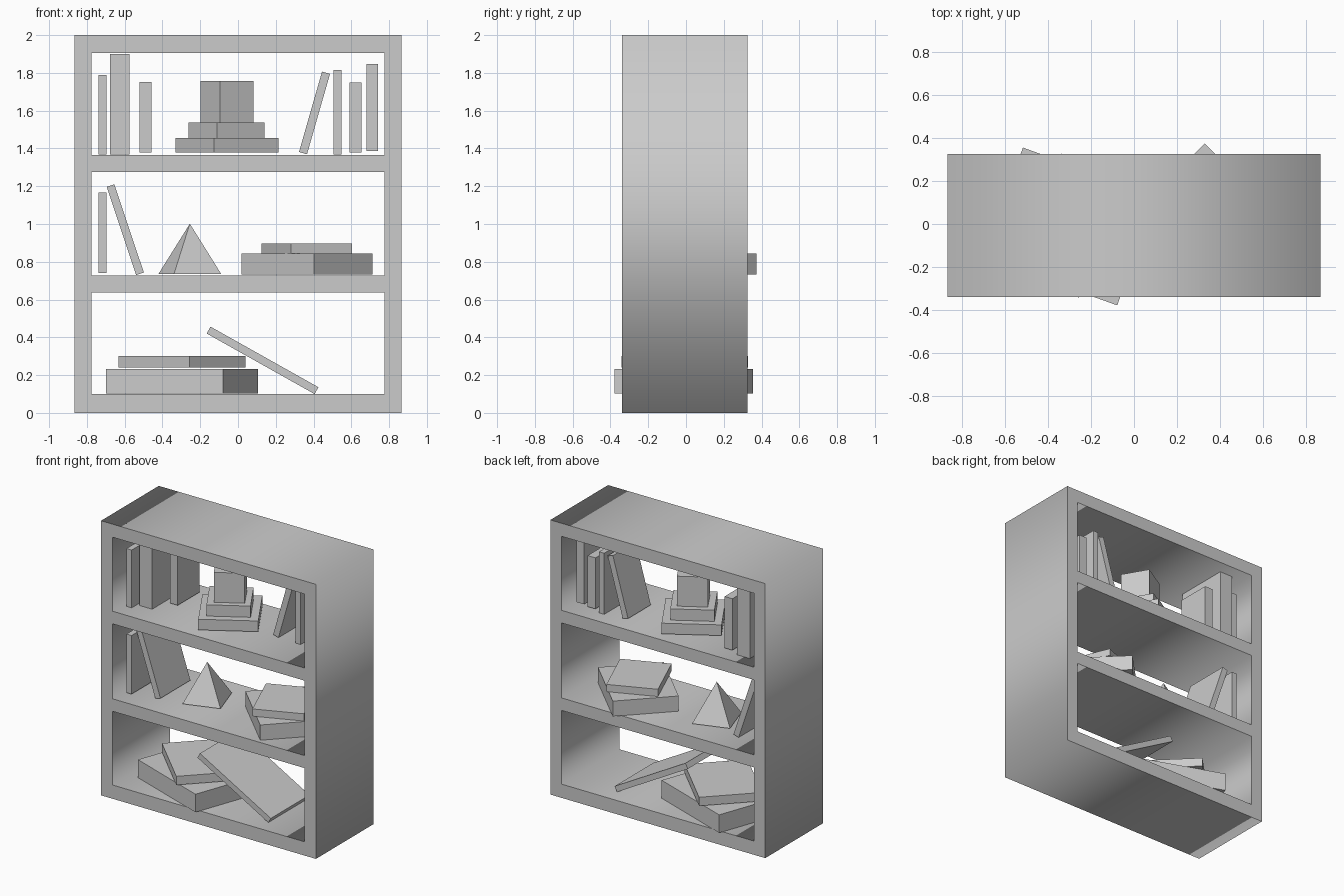
import bpy, math

if "Cube" in bpy.data.objects:
    bpy.data.objects.remove(bpy.data.objects["Cube"])


def rect(curve, x0, x1, z0, z1):
    s = curve.splines.new('POLY')
    s.points.add(3)
    for p, (x, z) in zip(s.points, ((x0, z0), (x1, z0), (x1, z1), (x0, z1))):
        p.co = (x, z, 0, 1)
    s.use_cyclic_u = True


def box(name, centre, size, tilt=0, turn=0):
    bpy.ops.mesh.primitive_cube_add(size=1, location=centre)
    ob = bpy.context.object
    ob.name = name
    ob.scale = size
    ob.rotation_euler = (0, math.radians(tilt), math.radians(turn))
    return ob


def span(name, x0, x1, y0, y1, z0, z1):
    return box(name, ((x0 + x1) / 2, (y0 + y1) / 2, (z0 + z1) / 2),
               (x1 - x0, y1 - y0, z1 - z0))


def flat(name, x, y, z0, z1, w, d, turn):
    return box(name, (x, y, (z0 + z1) / 2), (w, d, z1 - z0), turn=turn)


# Open-backed case: one extruded frame profile with three openings
cu = bpy.data.curves.new('bookcase', 'CURVE')
cu.dimensions = '2D'
cu.fill_mode = 'BOTH'
cu.extrude = 0.3325
rect(cu, -0.866, 0.866, 0, 2)
for z0, z1 in ((0.10, 0.637), (0.728, 1.274), (1.366, 1.905)):
    rect(cu, -0.775, 0.775, z0, z1)
case = bpy.data.objects.new('bookcase', cu)
case.location = (0, -0.0075, 0)
case.rotation_euler = (math.radians(90), 0, 0)
bpy.context.collection.objects.link(case)
bpy.context.view_layer.objects.active = case
case.select_set(True)
bpy.ops.object.convert(target='MESH')

# Upright books: x range, y range, z range
uprights = [
    (-0.738, -0.696, -0.23, 0.21, 1.369, 1.79),
    (-0.677, -0.574, -0.168, 0.233, 1.368, 1.90),
    (-0.521, -0.458, -0.04, 0.21, 1.378, 1.753),
    (0.505, 0.547, -0.06, 0.22, 1.369, 1.814),
    (0.59, 0.653, -0.05, 0.20, 1.378, 1.75),
    (0.68, 0.742, -0.10, 0.20, 1.387, 1.848),
    (-0.738, -0.697, -0.23, 0.21, 0.74, 1.167),
]
for i, b in enumerate(uprights):
    span(f'upright_book_{i + 1}', *b)

# Leaning books
box('leaning_book_top', (0.405, 0.075, 1.588), (0.044, 0.262, 0.443), tilt=16)
box('leaning_book_middle', (-0.597, -0.008, 0.97), (0.043, 0.345, 0.492), tilt=-18.5)
box('leaning_book_bottom', (0.13, -0.008, 0.278), (0.655, 0.445, 0.0415), tilt=29.3)

# Stepped ornament on the top shelf
flat('ornament_base', -0.059, -0.004, 1.378, 1.456, 0.397, 0.397, 31)
flat('ornament_step', -0.061, -0.004, 1.456, 1.538, 0.292, 0.292, 31)
flat('ornament_cube', -0.058, -0.004, 1.538, 1.756, 0.205, 0.205, 30.5)

# Flat book stacks
flat('stack_middle_lower', 0.365, 0.028, 0.732, 0.843, 0.538, 0.442, -44.5)
flat('stack_middle_upper', 0.364, 0.021, 0.843, 0.896, 0.349, 0.41, 22.3)
flat('stack_bottom_lower', -0.297, -0.0115, 0.102, 0.233, 0.661, 0.54, -19.9)
flat('stack_bottom_upper', -0.296, -0.0075, 0.239, 0.302, 0.526, 0.423, -44.6)

# Pyramid ornament
bpy.ops.mesh.primitive_cone_add(vertices=4, radius1=0.262 / math.sqrt(2), radius2=0,
                                depth=0.265, location=(-0.255, 0.01, 0.869),
                                rotation=(0, 0, math.radians(45 + 18.2)))
bpy.context.object.name = 'pyramid'
